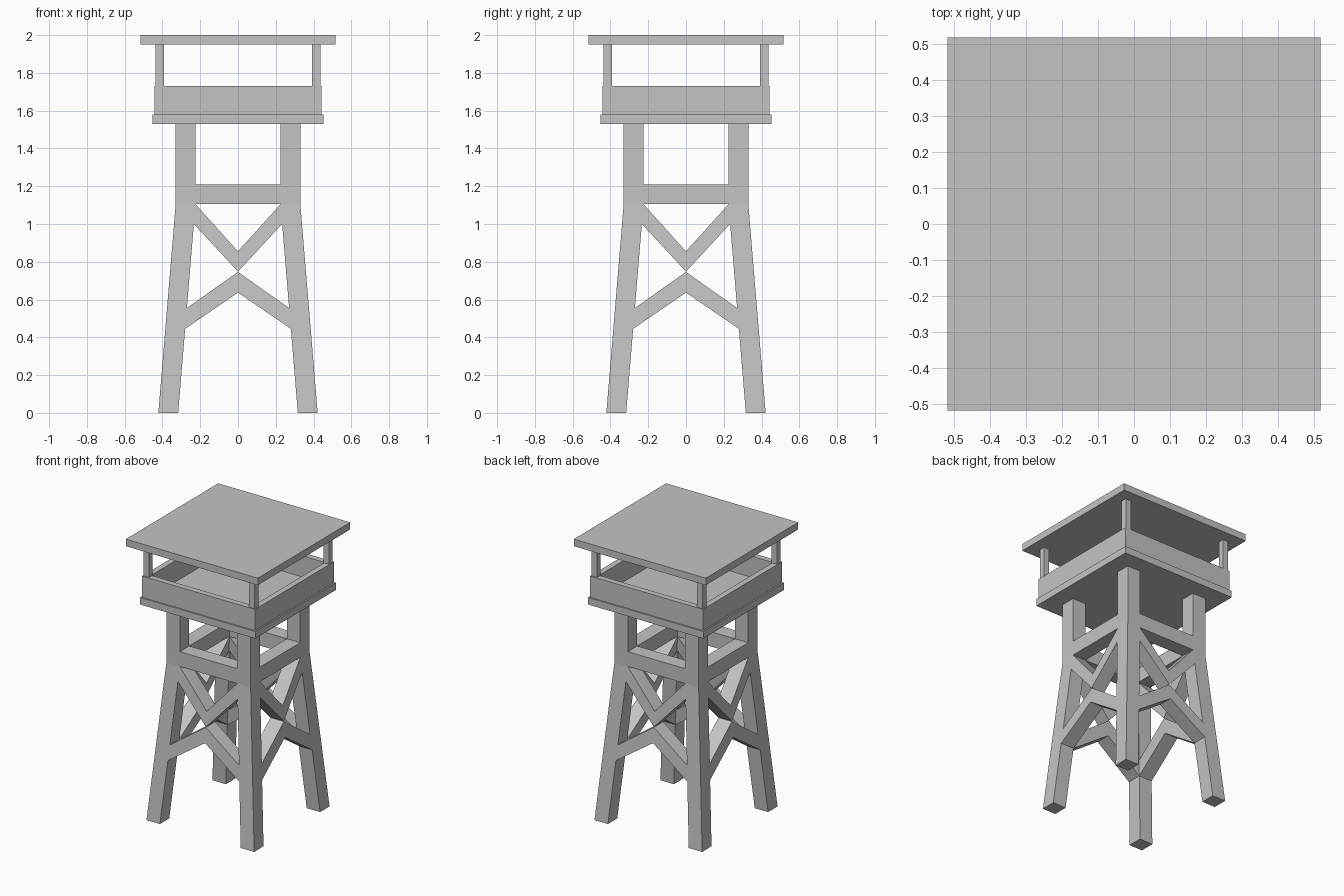
import bpy
from mathutils import Matrix, Vector
import bmesh
import math

cube = bpy.data.objects.get("Cube")
if cube:
    bpy.data.objects.remove(cube, do_unlink=True)

GREY = (0.55, 0.55, 0.55)
grey = bpy.data.materials.new("plain grey")
grey.use_nodes = True
grey.diffuse_color = (*GREY, 1)
grey.node_tree.nodes["Principled BSDF"].inputs["Base Color"].default_value = (*GREY, 1)

BEND, LEG_TOP, LEG_WIDTH = 1.105, 1.53, 0.105


def outer(z):
    """Half width of the tower at height z: splayed below the bend."""
    return 0.33 + max(0, BEND - z) * 0.083


def inner(z):
    return outer(z) - LEG_WIDTH


def loft(name, rings, turn=0, closed=False):
    """Join equal rings of points with quads; cap the ends unless closed."""
    bm = bmesh.new()
    loops = [[bm.verts.new(p) for p in ring] for ring in rings]
    pairs = list(zip(loops, loops[1:]))
    if closed:
        pairs.append((loops[-1], loops[0]))
    else:
        bm.faces.new(loops[0])
        bm.faces.new(loops[-1])
    for a, b in pairs:
        for i in range(len(a)):
            j = (i + 1) % len(a)
            bm.faces.new((a[i], a[j], b[j], b[i]))
    bmesh.ops.recalc_face_normals(bm, faces=bm.faces)
    bm.transform(Matrix.Rotation(turn, 4, "Z"))
    mesh = bpy.data.meshes.new(name)
    bm.to_mesh(mesh)
    bm.free()
    mesh.materials.append(grey)
    obj = bpy.data.objects.new(name, mesh)
    bpy.context.collection.objects.link(obj)
    return obj


def rect(lo, hi, z):
    """Square ring in the corner quadrant, or centred when lo = -hi."""
    return [Vector(p) for p in ((lo, lo, z), (hi, lo, z), (hi, hi, z), (lo, hi, z))]


def side_panel(name, profile, turn):
    """Extrude an (x, z) profile through the thickness of one tower side."""
    loft(name, [[(x, -outer(z), z) for x, z in profile],
                [(x, -inner(z), z) for x, z in profile]], turn)


def chevron(leg_low, leg_high, mid_low, mid_high):
    """Profile of a pair of braces meeting on the centre line."""
    return [(-inner(leg_low), leg_low), (0, mid_low), (inner(leg_low), leg_low),
            (inner(leg_high), leg_high), (0, mid_high), (-inner(leg_high), leg_high)]


# Legs, crossbeams and braces, repeated around the tower
for n, side in enumerate(("front", "left", "back", "right")):
    turn = n * math.pi / 2
    loft(side + "_corner_leg",
         [rect(inner(z), outer(z), z) for z in (0, BEND, LEG_TOP)], turn)
    w = inner(BEND)
    side_panel(side + "_crossbeam",
               [(-w, BEND), (w, BEND), (w, 1.21), (-w, 1.21)], turn)
    side_panel(side + "_upper_brace", chevron(1.0, BEND, 0.748, 0.855), turn)
    side_panel(side + "_lower_brace", chevron(0.445, 0.555, 0.637, 0.746), turn)
    # Roof post
    loft(side + "_roof_post", [rect(0.393, 0.436, z) for z in (1.58, 1.95)], turn)

# Platform, parapet and roof
loft("platform", [rect(-0.452, 0.452, z) for z in (LEG_TOP, 1.58)])
loft("parapet", [rect(-h, h, z) for h, z in
                 ((0.442, 1.58), (0.442, 1.73), (0.4, 1.73), (0.4, 1.58))], closed=True)
loft("roof", [rect(-0.517, 0.517, z) for z in (1.95, 2.0)])
